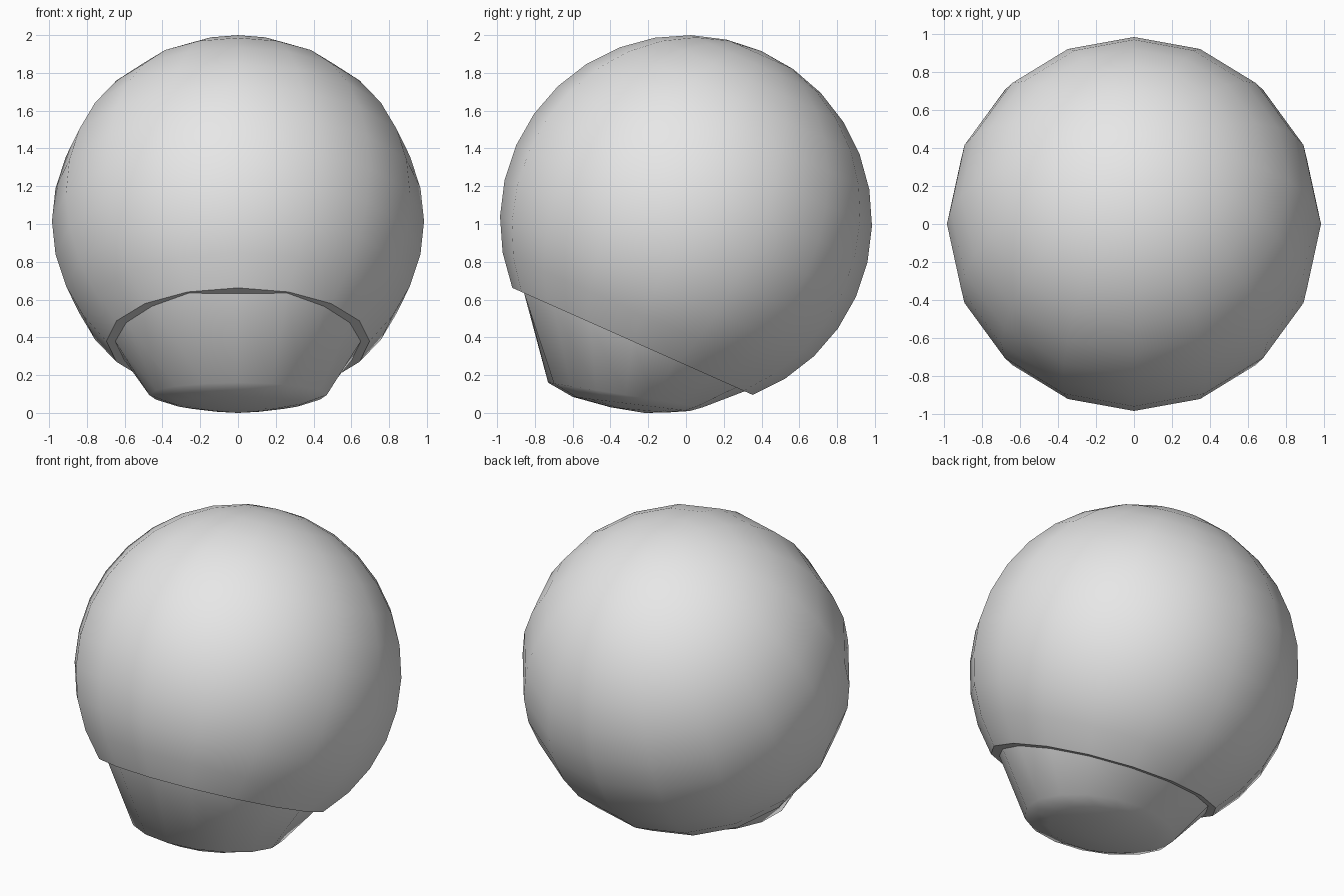
import bpy, bmesh, math
from mathutils import Matrix, Vector

cube = bpy.data.objects.get("Cube")
if cube:
    bpy.data.objects.remove(cube, do_unlink=True)

SEGMENTS = 16
RADIUS = 0.985
CENTRE = Vector((0, 0, 1.015))
TILT = Matrix.Rotation(math.radians(-24), 4, 'X')

grey = bpy.data.materials.new("plain grey")
grey.use_nodes = True
grey.diffuse_color = (0.8, 0.8, 0.8, 1)
grey.node_tree.nodes["Principled BSDF"].inputs["Base Color"].default_value = (0.8, 0.8, 0.8, 1)


def skin_rings(name, rings, start=None, end=None, smooth_angle=30):
    """Bridge rings of points into a surface, with optional pole points."""
    bm = bmesh.new()
    loops = [[bm.verts.new(p) for p in ring] for ring in rings]
    for a, b in zip(loops, loops[1:]):
        for i in range(SEGMENTS):
            j = (i + 1) % SEGMENTS
            bm.faces.new((a[i], a[j], b[j], b[i]))
    for point, loop in ((start, loops[0]), (end, loops[-1])):
        if point is not None:
            pole = bm.verts.new(point)
            for i in range(SEGMENTS):
                bm.faces.new((loop[i], loop[(i + 1) % SEGMENTS], pole))
    bmesh.ops.recalc_face_normals(bm, faces=bm.faces)
    mesh = bpy.data.meshes.new(name)
    bm.to_mesh(mesh)
    bm.free()
    mesh.materials.append(grey)
    obj = bpy.data.objects.new(name, mesh)
    bpy.context.collection.objects.link(obj)
    bpy.ops.object.select_all(action='DESELECT')
    obj.select_set(True)
    bpy.context.view_layer.objects.active = obj
    bpy.ops.object.shade_smooth_by_angle(angle=math.radians(smooth_angle))
    return obj


def turn(i):
    """Angle around the axis, starting at the front."""
    return 2 * math.pi * i / SEGMENTS


def tilted_ring(radii, height):
    """Ring around the tilted axis of the shell."""
    return [CENTRE + TILT @ Vector((r * math.sin(turn(i)), -r * math.cos(turn(i)), height))
            for i, r in enumerate(radii)]


def oval_ring(y, half_x, half_y, z_front, z_back):
    """Oval ring sloping from front to back."""
    middle, slope = (z_front + z_back) / 2, (z_front - z_back) / 2
    return [Vector((half_x * math.sin(turn(i)), y - half_y * math.cos(turn(i)),
                    middle + slope * math.cos(turn(i)))) for i in range(SEGMENTS)]


# Round shell: tilted sphere cut off at a latitude, with a flat lip inside the opening
step = math.pi / 16
shell_rings = [tilted_ring([RADIUS * math.sin(k * step)] * SEGMENTS, RADIUS * math.cos(k * step))
               for k in range(1, 13)]
cut_height = RADIUS * math.cos(12 * step)
shell_rings.append(tilted_ring([0.58] * SEGMENTS, cut_height))
skin_rings("round_shell", shell_rings, start=CENTRE + TILT @ Vector((0, 0, RADIUS)))

# Lower body: tapering wall with a flat front, closed by a shallow dome
half = [0.62, 0.68, 0.645, 0.64, 0.65, 0.65, 0.65, 0.65, 0.65]
wall_radii = half + half[-2:0:-1]
body_rings = [
    tilted_ring(wall_radii, cut_height),
    oval_ring(-0.32, 0.47, 0.41, 0.16, 0.03),
    oval_ring(-0.29, 0.34, 0.31, 0.085, 0.01),
    oval_ring(-0.25, 0.16, 0.15, 0.03, 0.002),
]
skin_rings("lower_body", body_rings, end=(0, -0.22, 0.0), smooth_angle=50)
